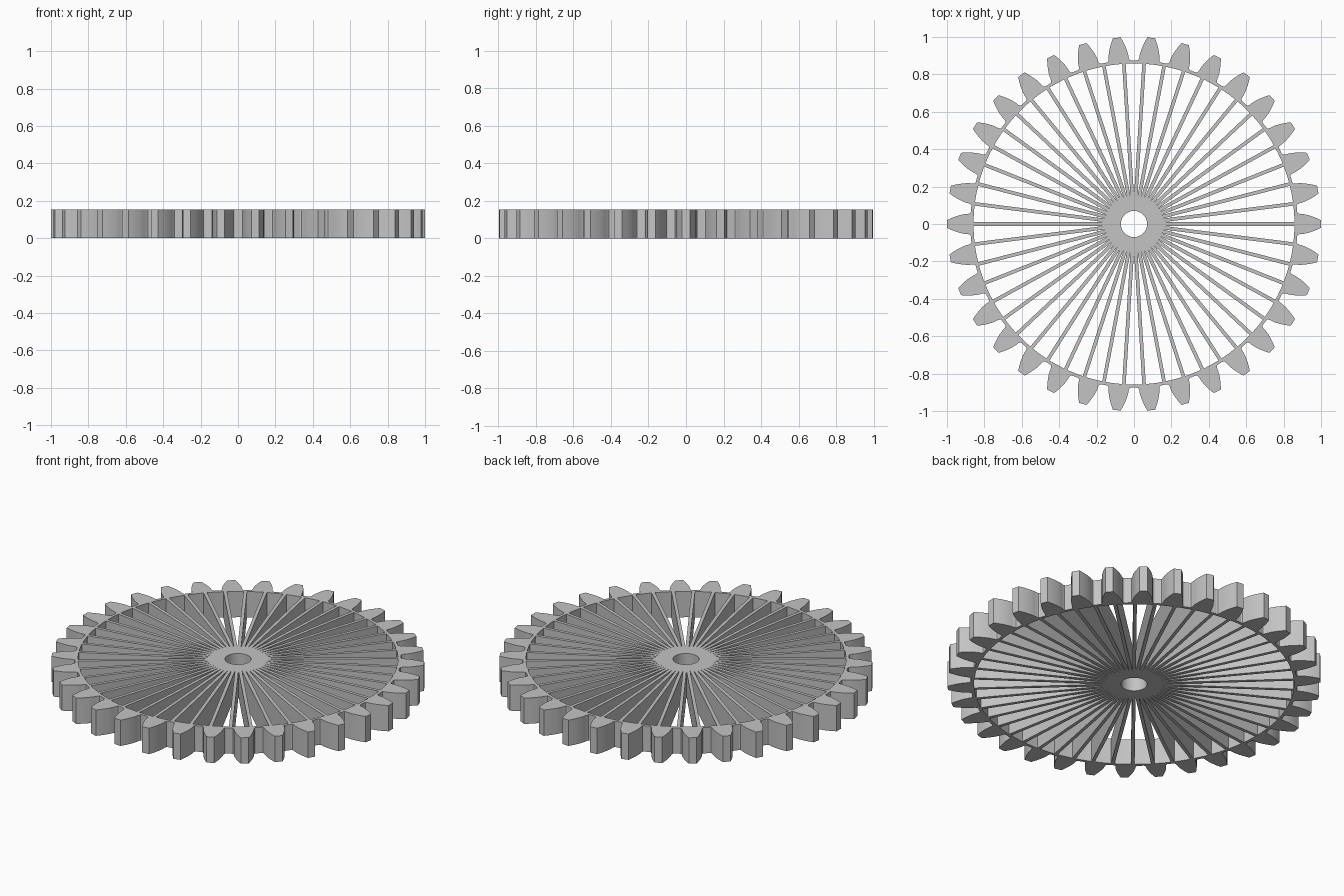
import bpy
import bmesh
from math import pi, sin, cos, tan, acos, radians
from mathutils import Vector

cube = bpy.data.objects.get("Cube")
if cube:
    bpy.data.objects.remove(cube, do_unlink=True)

HEIGHT = 0.153
TEETH, SPOKES = 34, 50
BORE, RIM_IN, SPOKE_W = 0.07, 0.858, 0.019
MODULE = 1 / (TEETH / 2 + 1)          # tip radius is 1
PITCH_R = MODULE * TEETH / 2
ROOT_R = PITCH_R - 1.25 * MODULE
PRESSURE = radians(20)
BASE_R = PITCH_R * cos(PRESSURE)

grey = bpy.data.materials.new("light grey")
grey.use_nodes = True
colour = (0.55, 0.55, 0.55, 1)
grey.diffuse_color = colour
grey.node_tree.nodes["Principled BSDF"].inputs["Base Color"].default_value = colour


def polar(r, a):
    return Vector((r * cos(a), r * sin(a), 0))


def solid(name, polygons):
    """Weld flat polygons into one plate and extrude it to full height."""
    bm = bmesh.new()
    for points in polygons:
        bm.faces.new([bm.verts.new(p) for p in points])
    bmesh.ops.remove_doubles(bm, verts=bm.verts[:], dist=1e-5)
    bottom = bm.faces[:]
    ext = bmesh.ops.extrude_face_region(bm, geom=bottom, use_keep_orig=True)
    top = [v for v in ext["geom"] if isinstance(v, bmesh.types.BMVert)]
    bmesh.ops.translate(bm, verts=top, vec=(0, 0, HEIGHT))
    bmesh.ops.recalc_face_normals(bm, faces=bm.faces[:])
    mesh = bpy.data.meshes.new(name)
    bm.to_mesh(mesh)
    bm.free()
    mesh.materials.append(grey)
    obj = bpy.data.objects.new(name, mesh)
    bpy.context.collection.objects.link(obj)
    bpy.ops.object.select_all(action="DESELECT")
    obj.select_set(True)
    bpy.context.view_layer.objects.active = obj
    bpy.ops.object.shade_smooth_by_angle(angle=radians(20))
    return obj


def involute(a):
    return tan(a) - a


def half_angle(r):
    """Half the angular width of a tooth at radius r."""
    a = acos(min(1, BASE_R / r))
    return pi / (2 * TEETH) + involute(PRESSURE) - involute(a)


# Toothed rim: one involute tooth with its strip of rim, repeated
pitch = 2 * pi / TEETH
flank = [(ROOT_R, pitch / 2), (ROOT_R, 0.074), (ROOT_R + 0.003, 0.066)]
for i in range(7):
    r = BASE_R + (1 - BASE_R) * i / 6
    flank.append((r, half_angle(r)))
outline = [(r, -a) for r, a in flank] + [(r, a) for r, a in reversed(flank)]
inner = [(RIM_IN, pitch * (0.5 - i / 4)) for i in range(5)]
solid("toothed_rim", [[polar(r, a + k * pitch) for r, a in outline + inner]
                      for k in range(TEETH)])

# Hub and spokes: a hub sector and a thin straight spoke, repeated
step = 2 * pi / SPOKES
hub_r = SPOKE_W / 2 / sin(step / 2)   # where neighbouring spokes meet
plates = []
for k in range(SPOKES):
    a = k * step
    lo, hi = a - step / 2, a + step / 2
    side = polar(SPOKE_W / 2, a + pi / 2)
    end = polar(RIM_IN + 0.003, a)
    plates.append([polar(BORE, lo), polar(hub_r, lo), polar(hub_r, hi), polar(BORE, hi)])
    plates.append([polar(hub_r, lo), end - side, end + side, polar(hub_r, hi)])
solid("hub_and_spokes", plates)
